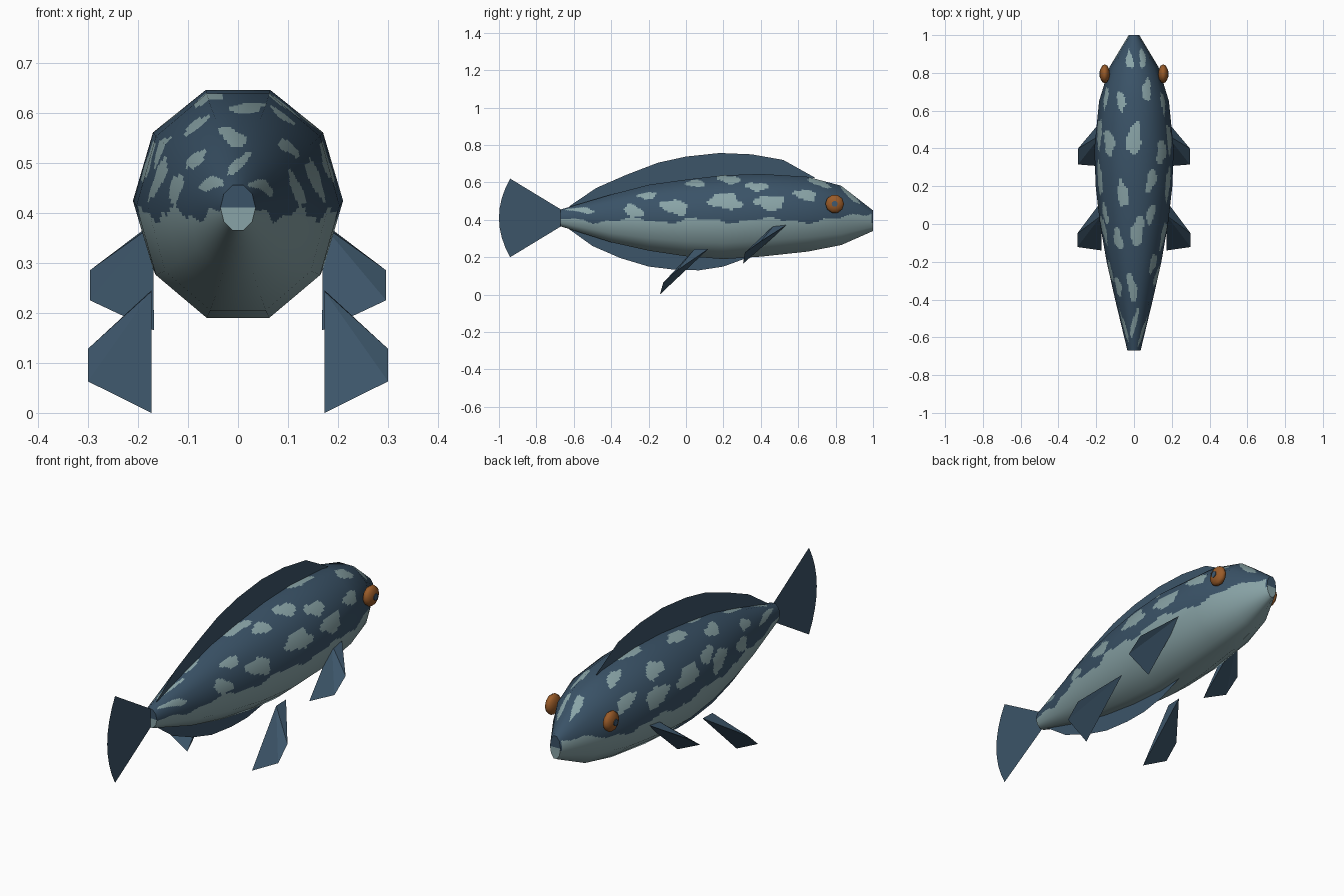
import bpy, bmesh, math
from mathutils import Vector

if "Cube" in bpy.data.objects:
    bpy.data.objects.remove(bpy.data.objects["Cube"])


def material(name, rgb):
    m = bpy.data.materials.new(name)
    m.diffuse_color = (*rgb, 1)
    m.use_nodes = True
    m.node_tree.nodes["Principled BSDF"].inputs["Base Color"].default_value = m.diffuse_color
    return m


DARK = material("dark_blue", (0.042, 0.085, 0.135))
PALE = material("pale_grey", (0.25, 0.37, 0.385))
FIN = material("fin_blue", (0.045, 0.09, 0.14))
ORANGE = material("eye_orange", (0.32, 0.105, 0.022))
PUPIL = material("pupil_blue", (0.05, 0.10, 0.16))


def add_object(name, verts, faces, *mats):
    me = bpy.data.meshes.new(name)
    me.from_pydata(verts, [], faces)
    for m in mats:
        me.materials.append(m)
    ob = bpy.data.objects.new(name, me)
    bpy.context.collection.objects.link(ob)
    return ob


# Body: ten-sided sections as (y, half width, bottom z, top z)
STATIONS = [(-0.67, 0.035, 0.365, 0.455), (-0.4, 0.10, 0.28, 0.535),
            (-0.2, 0.145, 0.235, 0.587), (0.0, 0.18, 0.205, 0.615),
            (0.2, 0.203, 0.19, 0.638), (0.4, 0.21, 0.203, 0.645),
            (0.65, 0.185, 0.23, 0.63), (0.83, 0.13, 0.265, 0.582),
            (1.0, 0.028, 0.34, 0.45)]
SIDES, SUB = 10, 12

cage = bmesh.new()
rings = []
for y, w, lo, hi in STATIONS:
    c, h = (lo + hi) / 2, (hi - lo) / 2 / math.sin(math.radians(72))
    rings.append([cage.verts.new((w * math.cos(math.tau * j / SIDES), y,
                                  c + h * math.sin(math.tau * j / SIDES)))
                  for j in range(SIDES)])
for a, b in zip(rings, rings[1:]):
    for j in range(SIDES):
        k = (j + 1) % SIDES
        cage.faces.new((a[j], b[j], b[k], a[k]))
cage.normal_update()

# Coat spots as (y, angle around body, half length); flank spots repeat on both sides
FLANK = [(-.57, 35, .08), (-.28, 14, .055), (-.06, 17, .075), (.21, 22, .09),
         (.45, 18, .08), (.64, 30, .06)]
BACK = [(-.21, 43, .05), (.05, 60, .055), (.23, 62, .065), (.38, 44, .065), (.71, 65, .06),
        (.88, 62, .055), (.87, 103, .05), (.65, 113, .055), (.45, 90, .085), (.43, 132, .07),
        (.16, 108, .07), (-.04, 84, .08), (-.08, 122, .06), (-.34, 95, .08),
        (-.33, 138, .05), (-.53, 90, .08), (.06, 148, .06)]
SPOTS = FLANK + BACK + [(y + 0.03, 180 - a, s) for y, a, s in FLANK]


def is_pale(p, angle, girth):
    edge = (0.397 + 0.012 * math.sin(17 * p.y + 2 * p.x) + 0.006 * math.sin(43 * p.y + 1)
            + 0.25 * max(0, p.y - 0.8) * (p.y < 0.99))
    if p.z < edge:
        return True
    for y, a, length in SPOTS:
        tilt = -0.35 * abs(math.cos(5 * y + a)) * (1 if a < 92 else -1)
        width = min(0.48 * length, 0.19 * girth)
        du, dv = p.y - y, math.radians(angle - a) * girth
        u = du * math.cos(tilt) + dv * math.sin(tilt)
        v = dv * math.cos(tilt) - du * math.sin(tilt)
        phi = math.atan2(v / width, u / length)
        wobble = 1 + 0.13 * math.sin(3 * phi + a) + 0.07 * math.sin(5 * phi + 9 * y)
        if math.hypot(u / length, v / width) < wobble:
            return True
    return False


# Fine grid lying on the faceted cage so the coat pattern follows face edges
verts, normals, faces, index = [], [], [], []
N = SIDES * SUB
rows = [(i, k / (2 * SUB)) for i in range(len(rings) - 1) for k in range(2 * SUB)]
rows.append((len(rings) - 2, 1.0))
for i, t in rows:
    for j in range(N):
        q, s = divmod(j, SUB)
        s, k = s / SUB, (q + 1) % SIDES
        corners = [(rings[i][q], (1 - t) * (1 - s)), (rings[i + 1][q], t * (1 - s)),
                   (rings[i + 1][k], t * s), (rings[i][k], (1 - t) * s)]
        verts.append(sum((v.co * f for v, f in corners), Vector((0, 0, 0))))
        normals.append(sum((v.normal * f for v, f in corners), Vector((0, 0, 0))).normalized())
for r in range(len(rows) - 1):
    i, t = rows[r]
    near, far = (STATIONS[n][1] / 2 + (STATIONS[n][3] - STATIONS[n][2]) / 4 for n in (i, i + 1))
    girth = near * (1 - t) + far * t
    for j in range(N):
        k = (j + 1) % N
        f = (r * N + j, (r + 1) * N + j, (r + 1) * N + k, r * N + k)
        faces.append(f)
        mid = sum((verts[n] for n in f), Vector((0, 0, 0))) / 4
        index.append(int(is_pale(mid, 360 * (j + 0.5) / N, girth)))
# End caps, dark above and pale below
for ring, side in ((rings[0], -1), (rings[-1], 1)):
    start = len(verts)
    verts += [v.co.copy() for v in ring]
    normals += [Vector((0, side, 0))] * SIDES
    ids = list(range(start, start + SIDES))
    for mat, half in enumerate((ids[:6], ids[5:] + ids[:1])):
        faces.append(half[::-side])
        index.append(mat)
body = add_object("body", verts, faces, DARK, PALE)
body.data.polygons.foreach_set("material_index", index)
body.data.polygons.foreach_set("use_smooth", [True] * len(faces))
body.data.normals_split_custom_set_from_vertices([tuple(n) for n in normals])
cage.free()


# Flat fins on the centre plane, outlined as (y, z)
def flat_fin(name, outline):
    add_object(name, [(0, y, z) for y, z in outline], [range(len(outline))], FIN)


fan = [(-0.94 - 0.06 * (1 - (k / 4) ** 2), 0.41 - 0.21 * k / 4) for k in range(-4, 5)]
flat_fin("tail_fin", [(-.66, .45)] + fan + [(-.66, .37)])
flat_fin("dorsal_fin", [(-.65, .43), (-.62, .475), (-.48, .57), (-.32, .64), (-.15, .705),
                        (0, .738), (.18, .757), (.35, .75), (.52, .72), (.69, .625)])
flat_fin("belly_fin", [(-.66, .375), (-.5, .26), (-.35, .195), (-.2, .15), (-.05, .132),
                       (.07, .13), (.2, .15), (.35, .205)])


# Paired fins: thin wedges, corners are root back, root front, root tip, outer tip, outer front
def paired_fin(name, pts):
    tris = [(0, 2, 3), (0, 3, 4), (1, 4, 3), (1, 3, 2), (1, 0, 4), (0, 1, 2)]
    for side, label in ((1, "right"), (-1, "left")):
        ob = add_object(f"{name}_{label}", [(side * x, y, z) for x, y, z in pts], tris, FIN)
        bm = bmesh.new()
        bm.from_mesh(ob.data)
        bmesh.ops.recalc_face_normals(bm, faces=bm.faces)
        bm.to_mesh(ob.data)
        bm.free()


paired_fin("pectoral_fin", [(.17, .475, .375), (.17, .55, .38), (.168, .305, .165),
                            (.296, .315, .225), (.296, .40, .285)])
paired_fin("pelvic_fin", [(.173, .045, .243), (.173, .12, .245), (.173, -.14, 0),
                          (.3, -.122, .063), (.3, -.05, .128)])

# Eyes: flattened spheres facing sideways, with a small pupil plate
for side, label in ((1, "right"), (-1, "left")):
    bpy.ops.mesh.primitive_uv_sphere_add(segments=10, ring_count=6, radius=0.05,
                                         location=(side * 0.155, 0.795, 0.485),
                                         rotation=(0, side * math.pi / 2, 0))
    eye = bpy.context.object
    eye.name = f"eye_{label}"
    eye.scale.z = 0.54
    eye.data.materials.append(ORANGE)
    bpy.ops.object.shade_smooth()
    bpy.ops.mesh.primitive_cylinder_add(vertices=10, radius=0.016, depth=0.006,
                                        location=(side * 0.18, 0.795, 0.485),
                                        rotation=(0, math.pi / 2, 0))
    pupil = bpy.context.object
    pupil.name = f"pupil_{label}"
    pupil.data.materials.append(PUPIL)
